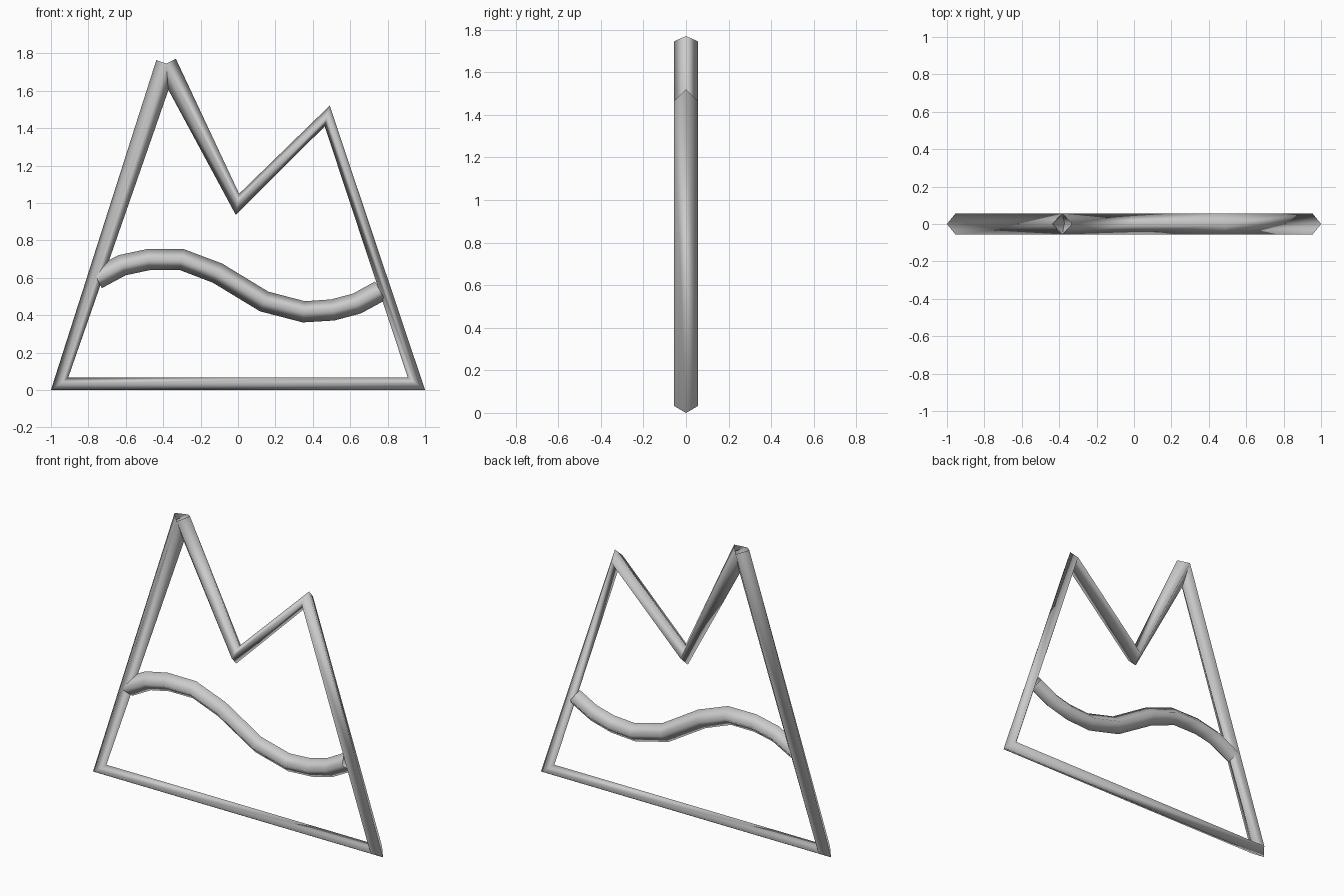
import bpy, bmesh
from mathutils import Vector

if "Cube" in bpy.data.objects:
    bpy.data.objects.remove(bpy.data.objects["Cube"])

R = 0.057  # tube radius of the four-sided section

grey = bpy.data.materials.new("light grey")
grey.diffuse_color = (0.6, 0.6, 0.6, 1)
grey.use_nodes = True
grey.node_tree.nodes["Principled BSDF"].inputs["Base Color"].default_value = grey.diffuse_color


def tube(name, points):
    """Sweep an open diamond section along an x-z path, unscaled at corners."""
    pts = [Vector((x, 0, z)) for x, z in points]
    bm = bmesh.new()
    rings = []
    for i, p in enumerate(pts):
        t = Vector()
        if i > 0:
            t += (p - pts[i - 1]).normalized()
        if i < len(pts) - 1:
            t += (pts[i + 1] - p).normalized()
        t.normalize()
        n = Vector((-t.z, 0, t.x)) * R
        y = Vector((0, R, 0))
        rings.append([bm.verts.new(p + o) for o in (n, y, -n, -y)])
    for a, b in zip(rings, rings[1:]):
        for k in range(4):
            j = (k + 1) % 4
            bm.faces.new((a[k], a[j], b[j], b[k]))
    bmesh.ops.recalc_face_normals(bm, faces=bm.faces)
    for f in bm.faces:
        f.smooth = True
    mesh = bpy.data.meshes.new(name)
    bm.to_mesh(mesh)
    bm.free()
    mesh.materials.append(grey)
    obj = bpy.data.objects.new(name, mesh)
    bpy.context.collection.objects.link(obj)
    return obj


# Twin-peak outline, starting and ending open at the tall peak
tube("mountain_outline", [(-0.383, 1.745), (-0.954, 0.033), (0.954, 0.033),
                          (0.477, 1.465), (-0.003, 0.993), (-0.383, 1.745)])

# Wavy line across the mountain
tube("wave_line", [(-0.755, 0.595), (-0.62, 0.667), (-0.48, 0.697),
                   (-0.30, 0.697), (-0.11, 0.625), (0.14, 0.473),
                   (0.352, 0.418), (0.507, 0.428), (0.635, 0.462),
                   (0.76, 0.53)])
